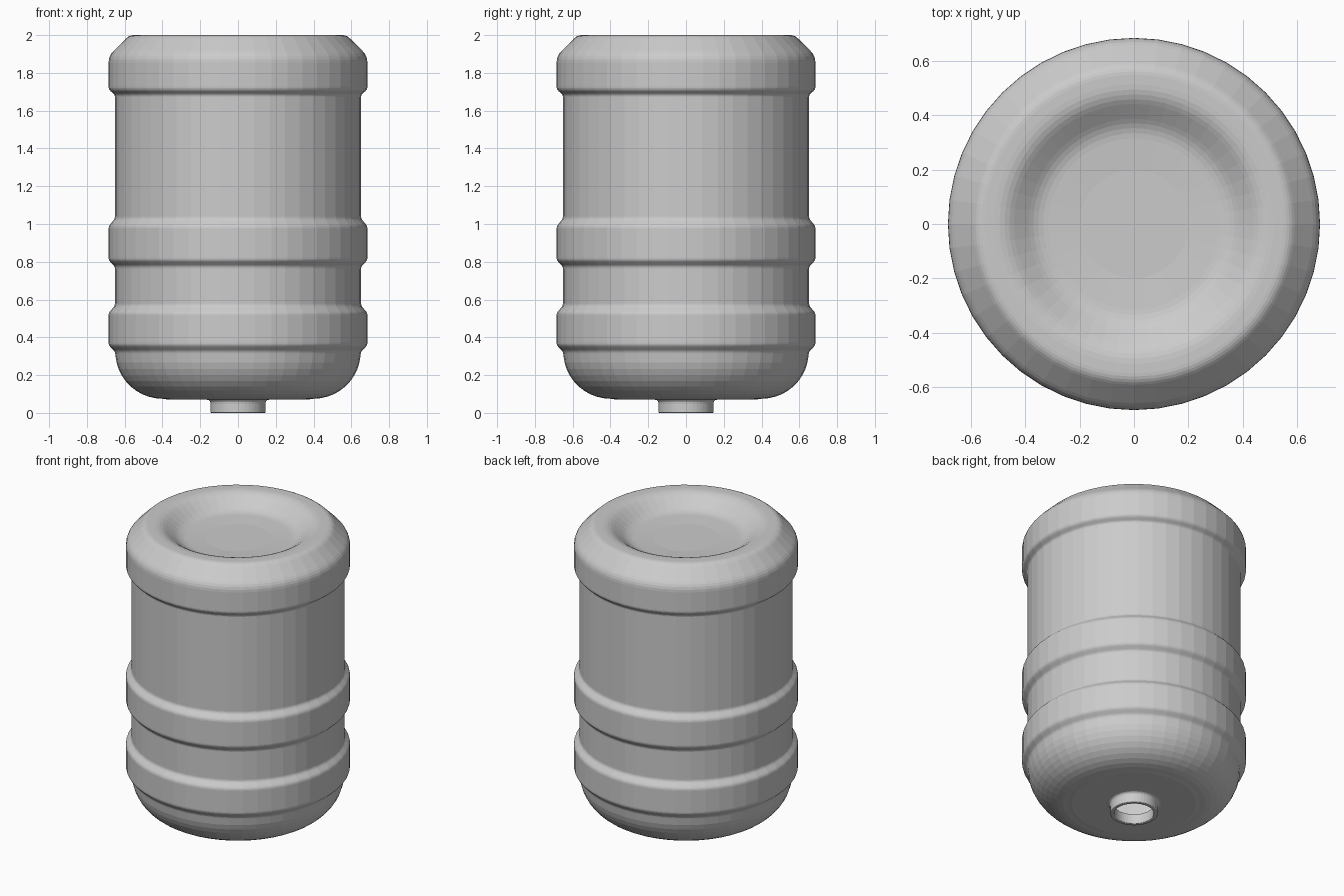
import bpy, bmesh, math
from mathutils import Vector

if "Cube" in bpy.data.objects:
    bpy.data.objects.remove(bpy.data.objects["Cube"])

SIDES = 48


def rounded(corners, steps=4):
    """Round each (r, z, size) corner of an open profile."""
    pts = []
    for i, (r, z, size) in enumerate(corners):
        p = Vector((r, z))
        if size == 0 or i in (0, len(corners) - 1):
            pts.append(p)
            continue
        a = p + (Vector(corners[i - 1][:2]) - p).normalized() * size
        b = p + (Vector(corners[i + 1][:2]) - p).normalized() * size
        for k in range(steps + 1):
            t = k / steps
            pts.append(a * (1 - t) ** 2 + p * 2 * t * (1 - t) + b * t * t)
    return pts


def lathe(name, profile):
    bm = bmesh.new()
    rings = []
    for r, z in profile:
        if r < 1e-5:
            rings.append([bm.verts.new((0, 0, z))] * SIDES)
        else:
            rings.append([bm.verts.new((r * math.cos(a), r * math.sin(a), z))
                          for a in (2 * math.pi * k / SIDES for k in range(SIDES))])
    for lo, hi in zip(rings, rings[1:]):
        for k in range(SIDES):
            n = (k + 1) % SIDES
            quad = [lo[k], lo[n], hi[n], hi[k]]
            bm.faces.new(list(dict.fromkeys(quad)))
    bmesh.ops.recalc_face_normals(bm, faces=bm.faces)
    me = bpy.data.meshes.new(name)
    bm.to_mesh(me)
    bm.free()
    ob = bpy.data.objects.new(name, me)
    bpy.context.collection.objects.link(ob)
    return ob


# Neck opening: inner lip, rim and outer flare
corners = [(0.12, 0.065, 0), (0.12, 0.0, 0.006), (0.145, 0.0, 0.006),
           (0.145, 0.07, 0.022), (0.38, 0.072, 0)]

# Rounded shoulder
for k in range(0, 10):
    a = math.radians(8.5 * k)
    corners.append((0.40 + 0.25 * math.sin(a), 0.325 - 0.25 * math.cos(a), 0))

# Two raised bands around the body
for lo, hi in ((0.325, 0.57), (0.775, 1.03)):
    corners += [(0.652, lo, 0.012), (0.685, lo + 0.033, 0.015),
                (0.685, hi - 0.04, 0.015), (0.652, hi - 0.003, 0.012)]

# Top band, chamfer and recessed base dish
corners += [(0.652, 1.685, 0.012), (0.685, 1.712, 0.015), (0.685, 1.89, 0.035),
            (0.575, 2.0, 0.025), (0.475, 2.0, 0.04), (0.355, 1.915, 0.04),
            (0.2, 1.905, 0), (0.0, 1.905, 0)]

lathe("bottle_body", rounded(corners))
